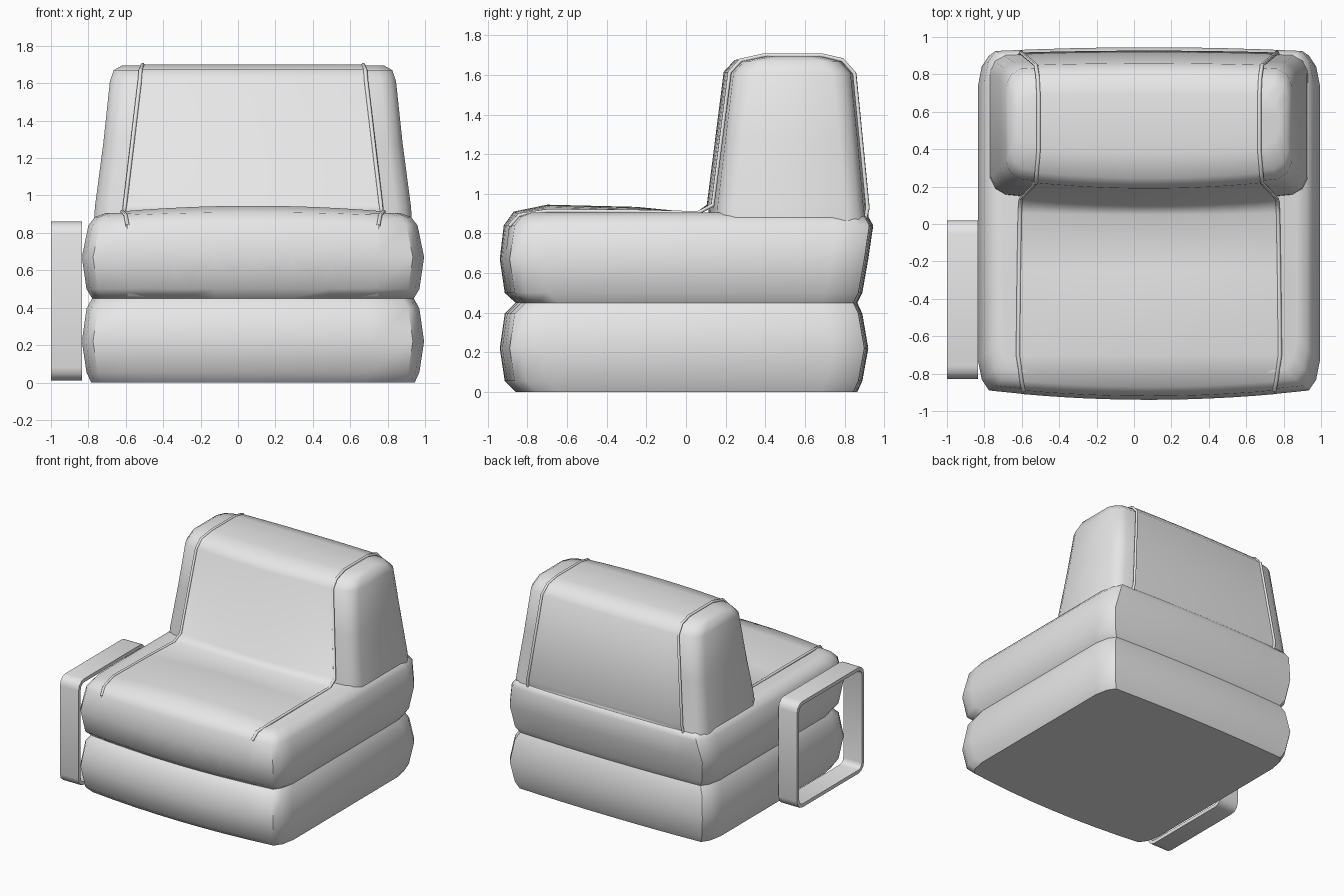
import bpy, bmesh, math
from mathutils import Vector

cube = bpy.data.objects.get("Cube")
if cube:
    bpy.data.objects.remove(cube, do_unlink=True)

CX = 0.08  # centre line of the upholstered body

grey = bpy.data.materials.new("light_grey")
grey.use_nodes = True
grey.diffuse_color = (0.8, 0.8, 0.8, 1)
grey.node_tree.nodes["Principled BSDF"].inputs["Base Color"].default_value = (0.8, 0.8, 0.8, 1)


def finish(name, bm, angle=42):
    mesh = bpy.data.meshes.new(name)
    bm.to_mesh(mesh)
    bm.free()
    obj = bpy.data.objects.new(name, mesh)
    bpy.context.collection.objects.link(obj)
    mesh.materials.append(grey)
    bpy.ops.object.select_all(action='DESELECT')
    obj.select_set(True)
    bpy.context.view_layer.objects.active = obj
    bpy.ops.object.shade_smooth_by_angle(angle=math.radians(angle))
    return obj


def loft(name, rings, cyclic=False, angle=42):
    """Skin closed rings, with end caps unless the rings form a loop."""
    bm = bmesh.new()
    rows = [[bm.verts.new(p) for p in ring] for ring in rings]
    n = len(rows[0])
    pairs = list(zip(rows, rows[1:])) + ([(rows[-1], rows[0])] if cyclic else [])
    for a, b in pairs:
        for i in range(n):
            j = (i + 1) % n
            bm.faces.new((a[i], a[j], b[j], b[i]))
    if not cyclic:
        bm.faces.new(rows[0])
        bm.faces.new(rows[-1])
    bmesh.ops.recalc_face_normals(bm, faces=bm.faces)
    return finish(name, bm, angle)


def plan(z, hx, yf, yb, cx, cy, bow=0.05, back_bow=0.02):
    """Horizontal outline with bowed front and back and rounded corners."""
    steps = [-1 + i / 4 for i in range(9)]
    w = hx - cx
    front = [(w * t, yf + bow * t * t) for t in steps]
    back = [(-w * t, yb - back_bow * t * t) for t in steps]
    f, b = yf + bow, yb - back_bow
    right = [(hx - cx * 0.35, f + cy * 0.35), (hx, f + cy),
             (hx, b - cy), (hx - cx * 0.35, b - cy * 0.35)]
    left = [(-x, y) for x, y in reversed(right)]
    return [(CX + x, y, z) for x, y in front + right + back + left]


# Lower and upper cushions: height, half width, front, back
lower = [(0, 0.865, -0.86, 0.865), (0.055, 0.89, -0.915, 0.89), (0.22, 0.915, -0.94, 0.92),
         (0.395, 0.89, -0.915, 0.89), (0.45, 0.86, -0.86, 0.865)]
upper = [(0.45, 0.86, -0.86, 0.865), (0.5, 0.89, -0.915, 0.89), (0.67, 0.915, -0.94, 0.92),
         (0.84, 0.88, -0.915, 0.945), (0.885, 0.845, -0.88, 0.92), (0.905, 0.79, -0.83, 0.88)]
loft("base_cushion", [plan(*r, 0.06, 0.165) for r in lower])
loft("seat_cushion", [plan(*r, 0.06, 0.165) for r in upper])

# Tapered backrest with a rounded top
backrest = [(0.86, 0.85, 0.11, 0.925), (0.94, 0.845, 0.115, 0.915), (1.28, 0.80, 0.155, 0.885),
            (1.61, 0.765, 0.195, 0.85), (1.67, 0.745, 0.25, 0.79), (1.695, 0.70, 0.37, 0.69)]
loft("backrest", [plan(*r, 0.08, 0.09, 0.045) for r in backrest])

# Centre panel running over the seat and backrest:
# edge y, edge z, half width, bow in y, bow in z
path = [(-0.84, 0.46, 0.67, -0.02, 0), (-0.885, 0.51, 0.67, -0.03, 0),
        (-0.91, 0.67, 0.67, -0.03, 0), (-0.89, 0.84, 0.67, -0.03, 0),
        (-0.84, 0.895, 0.68, -0.03, 0.015), (-0.70, 0.915, 0.70, 0, 0.03),
        (-0.25, 0.912, 0.695, 0, 0.022), (0.06, 0.905, 0.69, -0.01, 0),
        (0.135, 0.945, 0.685, -0.03, 0), (0.22, 1.615, 0.605, -0.03, 0),
        (0.275, 1.675, 0.60, -0.03, 0), (0.39, 1.70, 0.59, -0.01, 0),
        (0.69, 1.70, 0.59, 0, 0), (0.79, 1.677, 0.595, 0.01, 0),
        (0.85, 1.61, 0.605, 0.01, 0), (0.917, 0.93, 0.685, 0.01, 0),
        (0.90, 0.86, 0.69, 0.01, 0)]
bm = bmesh.new()
ts = [-1 + i / 6 for i in range(13)]
rows = [[bm.verts.new((CX + w * t, y + by * (1 - t * t), z + bz * (1 - t * t))) for t in ts]
        for y, z, w, by, bz in path]
for a, b in zip(rows, rows[1:]):
    for i in range(len(ts) - 1):
        bm.faces.new((a[i], a[i + 1], b[i + 1], b[i]))
finish("centre_panel", bm, 60)

# Piping along both panel seams
for side, label in ((-1, "right"), (1, "left")):
    curve = bpy.data.curves.new(label + "_piping", 'CURVE')
    curve.dimensions = '3D'
    curve.bevel_depth = 0.011
    curve.bevel_resolution = 1
    spline = curve.splines.new('POLY')
    seam = path[3:]
    spline.points.add(len(seam) - 1)
    for pt, (y, z, w, _, _) in zip(spline.points, seam):
        pt.co = (CX + side * w, y, z - 0.002, 1)
    curve.materials.append(grey)
    obj = bpy.data.objects.new(label + "_piping", curve)
    bpy.context.collection.objects.link(obj)


# Flat-bar arm frame with rounded corners
def frame_loop(x, inset):
    cy, cz, h, r = -0.405, 0.435, 0.425 - inset, 0.07 - inset
    pts = []
    for q, (sy, sz) in enumerate(((1, 1), (-1, 1), (-1, -1), (1, -1))):
        for k in range(4):
            a = math.pi / 2 * (q + k / 3)
            pts.append((x, cy + sy * (h - r) + r * math.cos(a), cz + sz * (h - r) + r * math.sin(a)))
    return pts


loft("arm_frame", [frame_loop(-1.0, 0), frame_loop(-0.835, 0),
                   frame_loop(-0.835, 0.028), frame_loop(-1.0, 0.028)], cyclic=True)
